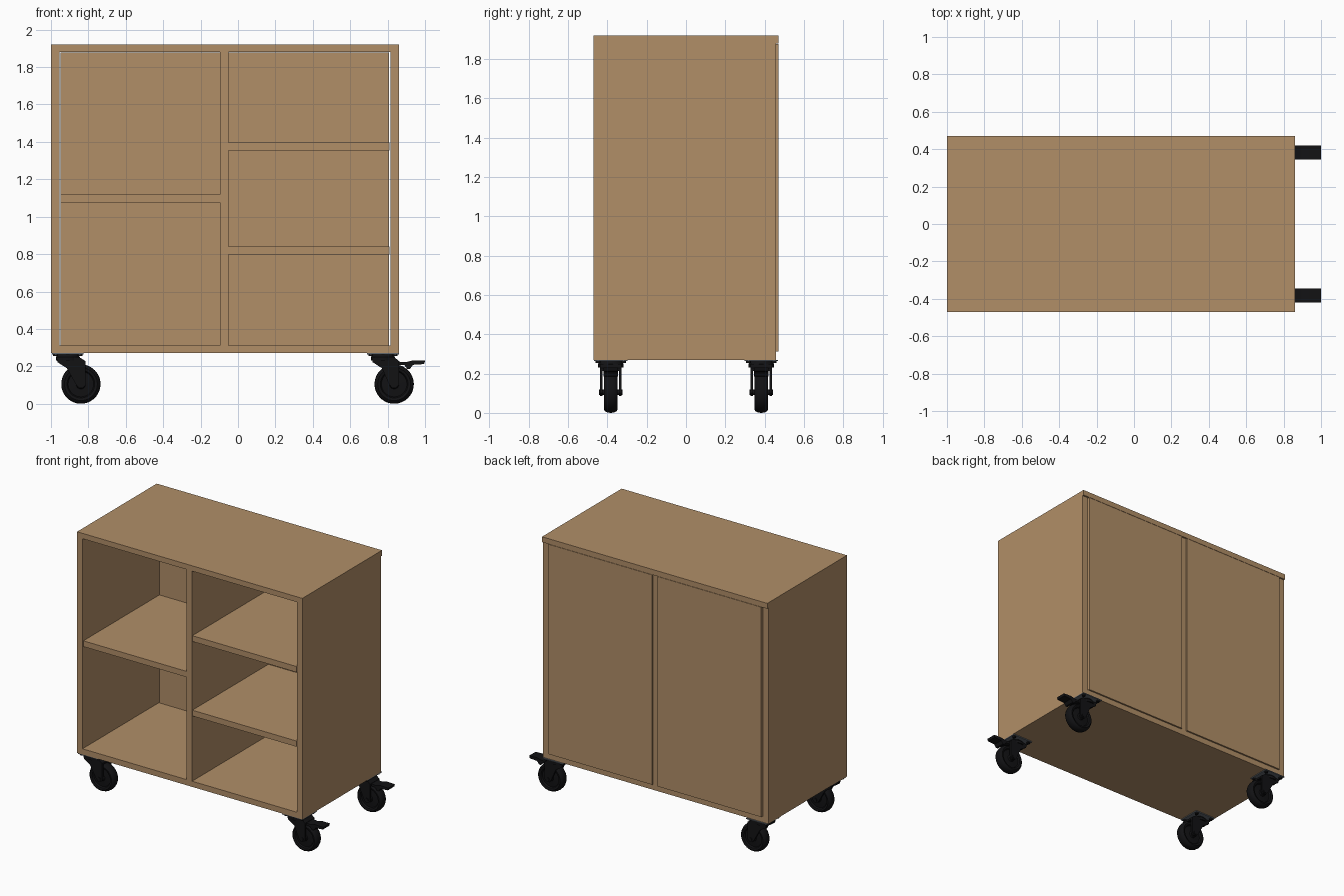
import bpy, bmesh, math

if "Cube" in bpy.data.objects:
    bpy.data.objects.remove(bpy.data.objects["Cube"])

def material(name, col):
    m = bpy.data.materials.new(name)
    m.diffuse_color = (*col, 1)
    m.use_nodes = True
    m.node_tree.nodes["Principled BSDF"].inputs["Base Color"].default_value = m.diffuse_color
    return m

WOOD = material("tan wood", (0.44, 0.272, 0.137))
BLACK = material("black rubber", (0.006, 0.006, 0.007))
STEEL = material("grey steel", (0.12, 0.135, 0.155))

def finish(name, bm, mat, smooth=False):
    bmesh.ops.recalc_face_normals(bm, faces=bm.faces[:])
    me = bpy.data.meshes.new(name)
    bm.to_mesh(me)
    bm.free()
    me.materials.append(mat)
    ob = bpy.data.objects.new(name, me)
    bpy.context.collection.objects.link(ob)
    if smooth:
        bpy.ops.object.select_all(action='DESELECT')
        ob.select_set(True)
        bpy.context.view_layer.objects.active = ob
        bpy.ops.object.shade_smooth_by_angle(angle=math.radians(35))
    return ob

def box(name, x, y, z, mat):
    bm = bmesh.new()
    bmesh.ops.create_cube(bm, size=1)
    for v in bm.verts:
        v.co = [a[0] + (c + 0.5) * (a[1] - a[0]) for a, c in zip((x, y, z), v.co)]
    return finish(name, bm, mat)

def lathe(name, profile, center, axis, mat, steps=40):
    # profile points are (radius, height along axis)
    bm = bmesh.new()
    pts = [(r, 0, h) if axis == 'Z' else (r, h, 0) for r, h in profile]
    vs = [bm.verts.new(p) for p in pts]
    es = [bm.edges.new(p) for p in zip(vs, vs[1:])]
    bmesh.ops.spin(bm, geom=vs + es, cent=(0, 0, 0), axis=(0, 0, 1) if axis == 'Z' else (0, 1, 0),
                   angle=math.tau, steps=steps, use_duplicate=False)
    bmesh.ops.remove_doubles(bm, verts=bm.verts[:], dist=1e-5)
    bmesh.ops.translate(bm, verts=bm.verts[:], vec=center)
    return finish(name, bm, mat, True)

def cylinder(name, r, h0, h1, center, axis, mat, steps=24):
    return lathe(name, [(0, h0), (r, h0), (r, h1), (0, h1)], center, axis, mat, steps)

def plate_xz(name, pts, y0, y1, mat):
    # side outline extruded across y
    bm = bmesh.new()
    f = bm.faces.new([bm.verts.new((x, y0, z)) for x, z in pts])
    g = bmesh.ops.extrude_face_region(bm, geom=[f])["geom"]
    bmesh.ops.translate(bm, verts=[e for e in g if isinstance(e, bmesh.types.BMVert)], vec=(0, y1 - y0, 0))
    return finish(name, bm, mat)

# Carcass
D, B = -0.47, 0.458
box("top_board", (-1, 0.86), (D, 0.47), (1.88, 1.92), WOOD)
box("bottom_board", (-1, 0.86), (D, B), (0.27, 0.312), WOOD)
box("left_side", (-1, -0.955), (D, B), (0.312, 1.88), WOOD)
box("right_side", (0.815, 0.86), (D, B), (0.312, 1.88), WOOD)
box("divider", (-0.095, -0.05), (D, B), (0.312, 1.88), WOOD)

# Shelves
box("left_shelf", (-0.95, -0.095), (D + 0.003, 0.43), (1.075, 1.118), WOOD)
for i, z in enumerate((0.798, 1.354)):
    box(f"right_shelf_{i}", (-0.05, 0.81), (D + 0.003, 0.43), (z, z + 0.043), WOOD)

# Back panels, slightly proud of the carcass
box("left_back_panel", (-0.95, -0.095), (0.43, 0.47), (0.312, 1.878), WOOD)
box("right_back_panel", (-0.05, 0.807), (0.43, 0.47), (0.312, 1.878), WOOD)

# Casters
half = [(0, 0.034), (0.022, 0.034), (0.026, 0.024), (0.068, 0.02), (0.074, 0.031),
        (0.088, 0.035), (0.098, 0.028), (0.103, 0.016), (0.105, 0)]
tyre = half + [(r, -h) for r, h in half[-2::-1]]

def caster(tag, cx, cy, dx, brake):
    # mounting plate with four bolts
    box(f"{tag}_plate", (cx - 0.085, cx + 0.085), (cy - 0.085, cy + 0.085), (0.263, 0.27), STEEL)
    for sx in (-1, 1):
        for sy in (-1, 1):
            cylinder(f"{tag}_bolt", 0.013, 0.254, 0.264, (cx + sx * 0.065, cy + sy * 0.065, 0), 'Z', BLACK, 12)
    # swivel head
    lathe(f"{tag}_swivel", [(0, 0.264), (0.052, 0.264), (0.064, 0.25), (0.064, 0.232), (0, 0.226)],
          (cx, cy, 0), 'Z', BLACK, 32)
    # fork legs and bridge
    w = cx + dx
    leg = [(cx - 0.062, 0.25), (cx + 0.06, 0.25), (w + 0.025, 0.228), (w + 0.025, 0.1),
           (w + 0.01, 0.085), (w - 0.012, 0.085), (w - 0.028, 0.105), (cx - 0.005, 0.19), (cx - 0.055, 0.222)]
    for s in (-1, 1):
        a, b = sorted((cy + s * 0.041, cy + s * 0.055))
        plate_xz(f"{tag}_fork_leg", leg, a, b, BLACK)
    plate_xz(f"{tag}_fork_bridge", [(cx - 0.06, 0.25), (cx + 0.06, 0.25), (w + 0.025, 0.228),
             (w + 0.025, 0.214), (cx + 0.01, 0.214), (cx - 0.05, 0.225)], cy - 0.045, cy + 0.045, BLACK)
    # wheel and axle
    lathe(f"{tag}_wheel", tyre, (w, cy, 0.105), 'Y', BLACK, 48)
    cylinder(f"{tag}_axle", 0.013, -0.06, 0.06, (w, cy, 0.105), 'Y', BLACK, 16)
    if brake:
        # foot lever
        plate_xz(f"{tag}_brake_lever", [(w - 0.01, 0.228), (w + 0.06, 0.222), (w + 0.1, 0.232), (1.0, 0.23),
                 (0.995, 0.212), (w + 0.1, 0.208), (w + 0.085, 0.186), (w + 0.07, 0.186), (w + 0.055, 0.206),
                 (w - 0.01, 0.21)], cy - 0.038, cy + 0.038, BLACK)

for side, cy in (("front", -0.383), ("back", 0.383)):
    caster(f"{side}_left_caster", -0.91, cy, 0.07, False)
    caster(f"{side}_right_caster", 0.775, cy, 0.06, True)
